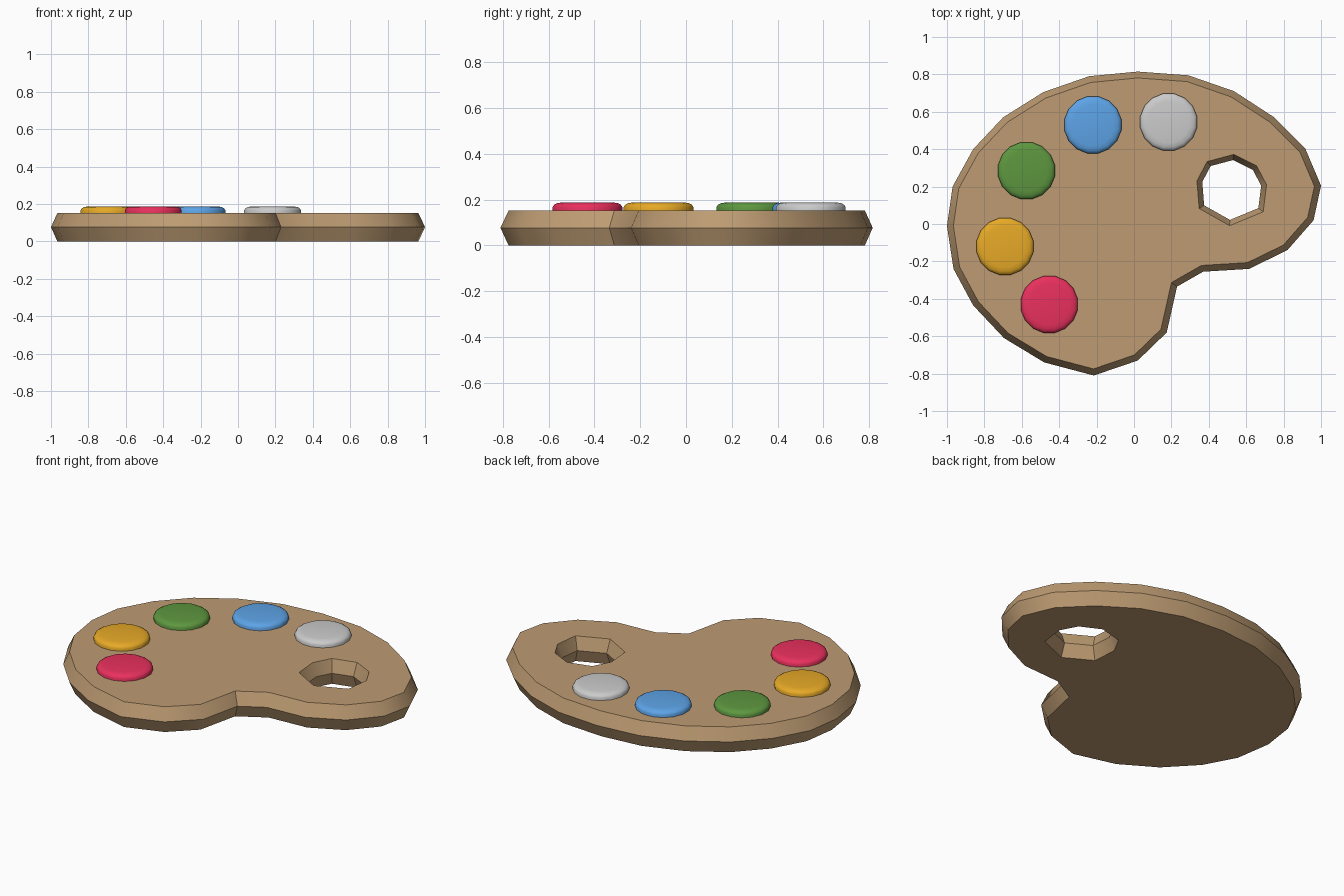
import bpy, bmesh, math
from mathutils import Vector

if "Cube" in bpy.data.objects:
    bpy.data.objects.remove(bpy.data.objects["Cube"])

THICK, MID, BEVEL = 0.152, 0.077, 0.034

# Widest outline of the board and narrowest outline of the thumb hole, both anticlockwise
OUTLINE = [(0.02, .815), (-.24, .79), (-.485, .705), (-.70, .57), (-.86, .40), (-.97, .20),
           (-1, -.01), (-.965, -.24), (-.86, -.435), (-.695, -.61), (-.48, -.74), (-.215, -.81),
           (.02, -.73), (.175, -.58), (.23, -.335), (.37, -.255), (.615, -.24), (.82, -.14),
           (.96, .02), (1, .205), (.915, .405), (.75, .57), (.535, .71), (.29, .795)]
HOLE = [(.53, .342), (.41, .31), (.365, .225), (.375, .10), (.513, .022),
        (.665, .085), (.68, .205), (.635, .29)]


def offset(points, d):
    """Move an anticlockwise loop outwards by d with mitred corners."""
    pts = [Vector(p) for p in points]
    out = []
    for i, p in enumerate(pts):
        a = (p - pts[i - 1]).normalized()
        b = (pts[(i + 1) % len(pts)] - p).normalized()
        na, nb = Vector((a.y, -a.x)), Vector((b.y, -b.x))
        out.append(p + (na + nb) * d / (1 + na.dot(nb)))
    return out


def add_ring(bm, points, z):
    return [bm.verts.new((p[0], p[1], z)) for p in points]


def bridge(bm, r1, r2):
    n = len(r1)
    for i in range(n):
        j = (i + 1) % n
        bm.faces.new((r1[i], r1[j], r2[j], r2[i]))


def finish(bm, name, color=None):
    bmesh.ops.recalc_face_normals(bm, faces=bm.faces)
    mesh = bpy.data.meshes.new(name)
    bm.to_mesh(mesh)
    bm.free()
    obj = bpy.data.objects.new(name, mesh)
    bpy.context.collection.objects.link(obj)
    if color:
        mat = bpy.data.materials.new(name + "_colour")
        mat.diffuse_color = (*color, 1)
        mat.use_nodes = True
        mat.node_tree.nodes["Principled BSDF"].inputs["Base Color"].default_value = mat.diffuse_color
        mesh.materials.append(mat)
    bpy.ops.object.select_all(action='DESELECT')
    obj.select_set(True)
    bpy.context.view_layer.objects.active = obj
    bpy.ops.object.shade_smooth_by_angle(angle=math.radians(35))
    return obj


# Wooden board: double-bevelled rim, double-bevelled thumb hole, flat top and bottom
bm = bmesh.new()
caps = {0: [], THICK: []}
for loop, d in ((OUTLINE, -BEVEL), (HOLE, 0.028)):
    edge = offset(loop, d)
    low = add_ring(bm, edge, 0)
    mid = add_ring(bm, loop, MID)
    top = add_ring(bm, edge, THICK)
    bridge(bm, low, mid)
    bridge(bm, mid, top)
    caps[0].append(low)
    caps[THICK].append(top)
for z, rings in caps.items():
    edges = [bm.edges.get((r[i - 1], r[i])) for r in rings for i in range(len(r))]
    bmesh.ops.triangle_fill(bm, edges=edges, use_beauty=True, normal=(0, 0, 1 if z else -1))
finish(bm, "board", (.51, .33, .17))

# Paint pads: low rounded discs
PROFILE = [(.155, .145), (.155, .167), (.149, .177), (.136, .184), (.112, .188)]
PADS = [("red_paint", -.453, -.43, (.82, .03, .11)),
        ("yellow_paint", -.69, -.12, (.80, .40, .02)),
        ("green_paint", -.575, .285, (.11, .31, .05)),
        ("blue_paint", -.22, .53, (.11, .37, .80)),
        ("grey_paint", .185, .545, None)]
SIDES = 16
for name, x, y, color in PADS:
    bm = bmesh.new()
    rings = []
    for r, z in PROFILE:
        angles = [2 * math.pi * (i + .5) / SIDES for i in range(SIDES)]
        rings.append(add_ring(bm, [(x + r * math.cos(a), y + r * math.sin(a)) for a in angles], z))
    for r1, r2 in zip(rings, rings[1:]):
        bridge(bm, r1, r2)
    bm.faces.new(rings[-1])
    bm.faces.new(rings[0][::-1])
    finish(bm, name, color)
